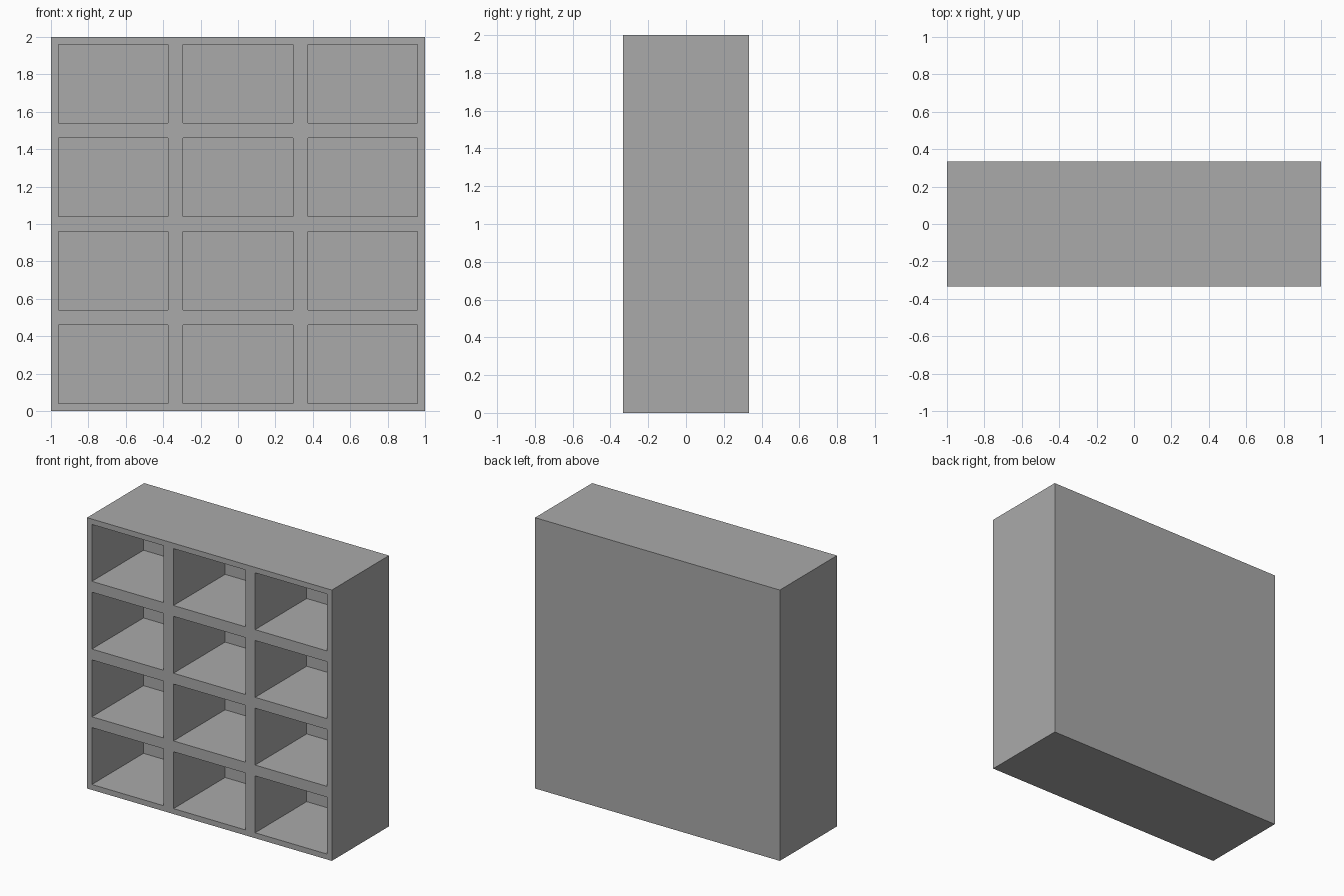
import bpy
import bmesh

old = bpy.data.objects.get("Cube")
if old:
    bpy.data.objects.remove(old, do_unlink=True)

SIZE, DEPTH, CELL_DEPTH = 2.0, 0.667, 0.602
COLS, ROWS = 3, 4
RIM = 0.04                      # half the thickness of a divider

grey = bpy.data.materials.new("plain grey")
grey.use_nodes = True
colour = (0.4, 0.4, 0.4, 1)
grey.diffuse_color = colour
grey.node_tree.nodes["Principled BSDF"].inputs["Base Color"].default_value = colour


def grid_lines(count, start):
    """Edges of the openings along one side, with the outer ends."""
    pitch = SIZE / count
    lines = [start]
    for i in range(count):
        lines += [start + i * pitch + RIM, start + (i + 1) * pitch - RIM]
    return lines + [start + SIZE]


bm = bmesh.new()
xs, zs = grid_lines(COLS, -SIZE / 2), grid_lines(ROWS, 0)

# Front face: rim and dividers around the openings
verts = [[bm.verts.new((x, -DEPTH / 2, z)) for z in zs] for x in xs]
openings = []
for i in range(len(xs) - 1):
    for j in range(len(zs) - 1):
        face = bm.faces.new((verts[i][j], verts[i + 1][j],
                             verts[i + 1][j + 1], verts[i][j + 1]))
        if i % 2 and j % 2:
            openings.append(face)

# Outer walls and back
border = [e for e in bm.edges if e.is_boundary]
walls = bmesh.ops.extrude_edge_only(bm, edges=border)["geom"]
bmesh.ops.translate(bm, vec=(0, DEPTH, 0),
                    verts=[g for g in walls if isinstance(g, bmesh.types.BMVert)])
bmesh.ops.contextual_create(bm, geom=[e for e in bm.edges if e.is_boundary])

# Push each opening back into a compartment
for face in bmesh.ops.extrude_discrete_faces(bm, faces=openings)["faces"]:
    bmesh.ops.translate(bm, vec=(0, CELL_DEPTH, 0), verts=face.verts)

bmesh.ops.recalc_face_normals(bm, faces=bm.faces)
mesh = bpy.data.meshes.new("shelf_unit")
bm.to_mesh(mesh)
bm.free()
mesh.materials.append(grey)
shelf = bpy.data.objects.new("shelf_unit", mesh)
bpy.context.collection.objects.link(shelf)
